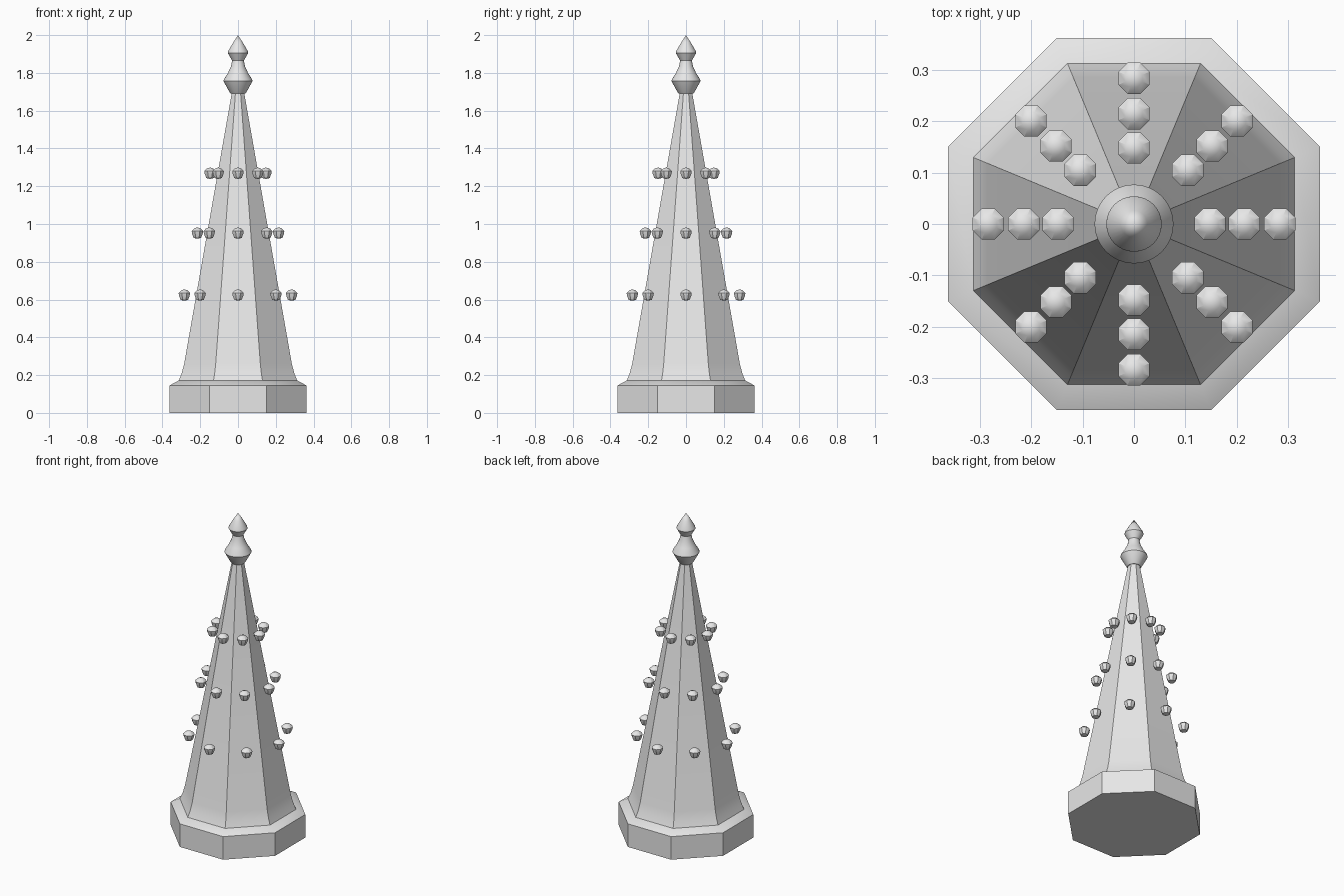
import bpy
import math
from mathutils import Matrix

if "Cube" in bpy.data.objects:
    bpy.data.objects.remove(bpy.data.objects["Cube"], do_unlink=True)

stone = bpy.data.materials.new("pale grey stone")
stone.use_nodes = True
stone.diffuse_color = (0.8, 0.8, 0.8, 1)
stone.node_tree.nodes["Principled BSDF"].inputs["Base Color"].default_value = (0.8, 0.8, 0.8, 1)


def lathe(name, profile, sides, turn=0.0):
    """Spin (radius, height) points into a closed solid; zero radius gives a tip."""
    verts, faces, rings = [], [], []
    for r, z in profile:
        count = 1 if r == 0 else sides
        rings.append([len(verts) + i for i in range(count)])
        for i in range(count):
            a = turn + math.tau * i / sides
            verts.append((r * math.cos(a), r * math.sin(a), z))
    for low, high in zip(rings, rings[1:]):
        for i in range(sides):
            j = (i + 1) % sides
            if len(low) == 1:
                faces.append((low[0], high[j], high[i]))
            elif len(high) == 1:
                faces.append((low[i], low[j], high[0]))
            else:
                faces.append((low[i], low[j], high[j], high[i]))
    if len(rings[0]) > 1:
        faces.append(rings[0][::-1])
    if len(rings[-1]) > 1:
        faces.append(rings[-1])
    mesh = bpy.data.meshes.new(name)
    mesh.from_pydata(verts, [], faces)
    mesh.materials.append(stone)
    obj = bpy.data.objects.new(name, mesh)
    bpy.context.collection.objects.link(obj)
    bpy.ops.object.select_all(action='DESELECT')
    obj.select_set(True)
    bpy.context.view_layer.objects.active = obj
    bpy.ops.object.shade_smooth_by_angle(angle=math.radians(30))
    return obj


def octagon(name, profile):
    """Eight-sided solid with flats on the axes; radii are given to the flats."""
    eighth = math.pi / 8
    return lathe(name, [(r / math.cos(eighth), z) for r, z in profile], 8, eighth)


# Plinth with sloped ledge, and the tapering spire flared at its foot
octagon("plinth", [(0.3625, 0), (0.3625, 0.145), (0.313, 0.172)])
octagon("spire", [(0.313, 0.172), (0.298, 0.21), (0.285, 0.26), (0.03, 1.71)])

# Round finial: two stacked buds
lathe("finial", [(0.038, 1.69), (0.043, 1.695), (0.077, 1.757), (0.075, 1.765),
                 (0.053, 1.80), (0.037, 1.835), (0.031, 1.865),
                 (0.054, 1.905), (0.052, 1.915), (0.026, 1.96), (0, 2.0)], 32)

# Three rings of eight crockets standing off the spire faces
crocket_shape = [(0, -0.031), (0.021, -0.027), (0.030, -0.006),
                 (0.033, 0.010), (0.018, 0.024), (0, 0.029)]
for tier, (reach, height) in enumerate([(0.284, 0.625), (0.215, 0.953), (0.148, 1.27)]):
    for k in range(8):
        crocket = lathe(f"crocket_{tier + 1}_{k + 1}", crocket_shape, 8, math.pi / 8)
        angle = k * math.pi / 4
        crocket.matrix_world = (Matrix.Rotation(angle, 4, 'Z')
                                @ Matrix.Translation((reach, 0, height)))
